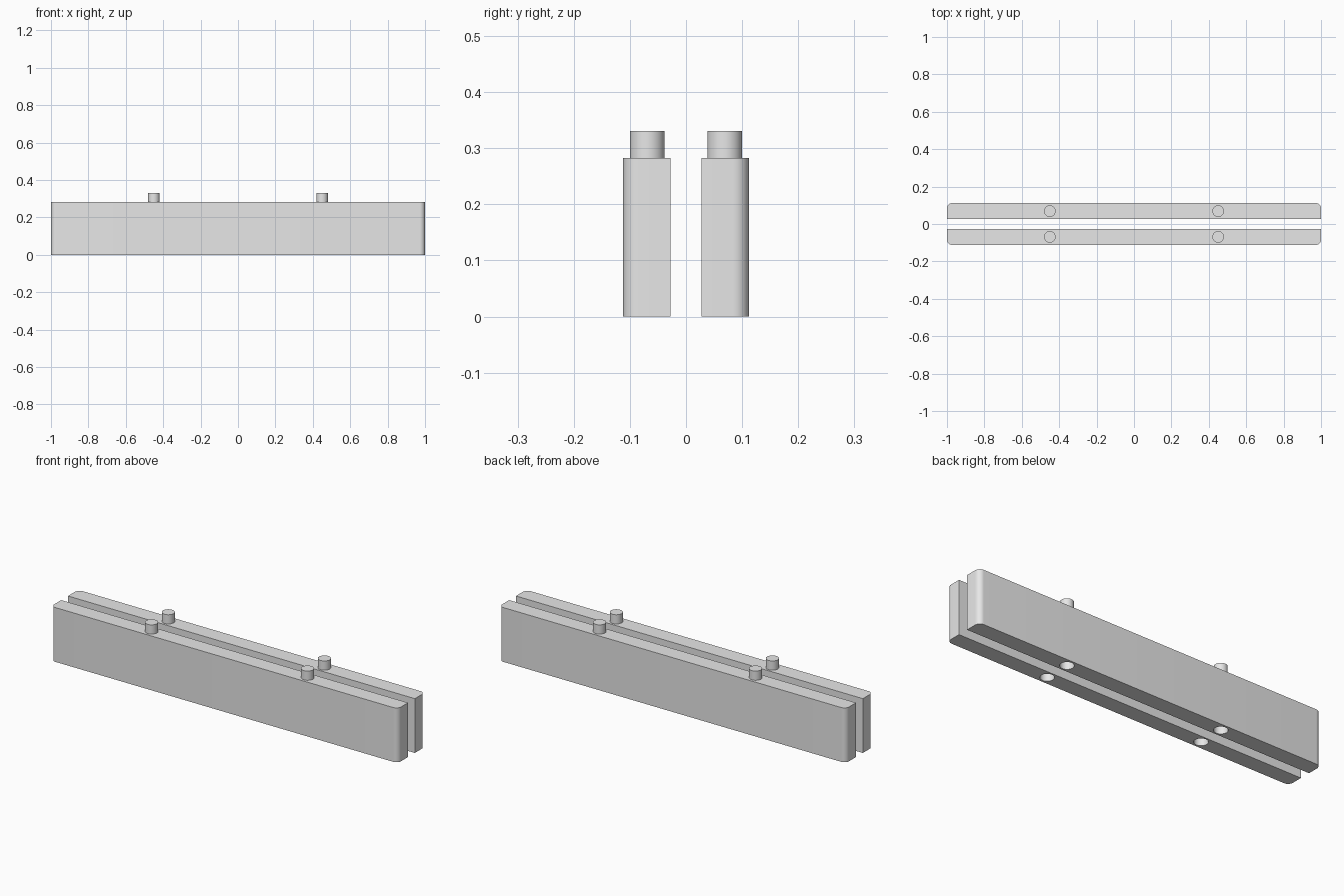
import bpy
import bmesh
from math import sin, cos, pi

if "Cube" in bpy.data.objects:
    bpy.data.objects.remove(bpy.data.objects["Cube"])

# Dimensions
HALF_LENGTH = 1.0
INNER_Y, OUTER_Y = 0.028, 0.112
HEIGHT = 0.283
CORNER = 0.028
PEG_X, PEG_Y, PEG_RADIUS, PEG_TOP = 0.45, 0.069, 0.031, 0.331
HOLE_RADIUS, HOLE_DEPTH = 0.033, 0.055

grey = bpy.data.materials.new("light grey")
grey.use_nodes = True
grey.diffuse_color = (0.8, 0.8, 0.8, 1)
grey.node_tree.nodes["Principled BSDF"].inputs["Base Color"].default_value = (0.8, 0.8, 0.8, 1)


def make_cylinder(name, x, y, radius, bottom, top):
    bpy.ops.mesh.primitive_cylinder_add(
        vertices=48, radius=radius, depth=top - bottom,
        location=(x, y, (bottom + top) / 2))
    obj = bpy.context.object
    obj.name = name
    obj.data.materials.append(grey)
    return obj


def make_bar(name, side):
    # Plan outline: square inner corners, rounded outer corners
    outline = [(-HALF_LENGTH, INNER_Y), (HALF_LENGTH, INNER_Y)]
    steps = 10
    for end in (0, 1):
        cx = (HALF_LENGTH - CORNER) * (1 - 2 * end)
        for i in range(steps + 1):
            a = (end + i / steps) * pi / 2
            outline.append((cx + CORNER * cos(a), OUTER_Y - CORNER + CORNER * sin(a)))
    bm = bmesh.new()
    face = bm.faces.new([bm.verts.new((x, side * y, 0)) for x, y in outline])
    extruded = bmesh.ops.extrude_face_region(bm, geom=[face])["geom"]
    top = [v for v in extruded if isinstance(v, bmesh.types.BMVert)]
    bmesh.ops.translate(bm, verts=top, vec=(0, 0, HEIGHT))
    bmesh.ops.recalc_face_normals(bm, faces=bm.faces)
    mesh = bpy.data.meshes.new(name)
    bm.to_mesh(mesh)
    bm.free()
    mesh.materials.append(grey)
    obj = bpy.data.objects.new(name, mesh)
    bpy.context.collection.objects.link(obj)
    return obj


def select_only(obj):
    bpy.ops.object.select_all(action='DESELECT')
    obj.select_set(True)
    bpy.context.view_layer.objects.active = obj


def shade(obj):
    select_only(obj)
    bpy.ops.object.shade_smooth_by_angle(angle=pi / 6)


for bar_name, side in (("front", -1), ("back", 1)):
    bar = make_bar(bar_name + "_bar", side)
    for end_name, x in (("right", -PEG_X), ("left", PEG_X)):
        # Blind socket in the underside
        cutter = make_cylinder("socket_cutter", x, side * PEG_Y,
                               HOLE_RADIUS, -0.05, HOLE_DEPTH)
        cutter.hide_render = True
        select_only(bar)
        cut = bar.modifiers.new("socket", 'BOOLEAN')
        cut.operation = 'DIFFERENCE'
        cut.solver = 'EXACT'
        cut.object = cutter
        bpy.ops.object.modifier_apply(modifier=cut.name)
        bpy.data.objects.remove(cutter)
        # Locating peg on the top
        peg = make_cylinder(f"{bar_name}_{end_name}_peg", x, side * PEG_Y,
                            PEG_RADIUS, HEIGHT - 0.01, PEG_TOP)
        shade(peg)
    shade(bar)
